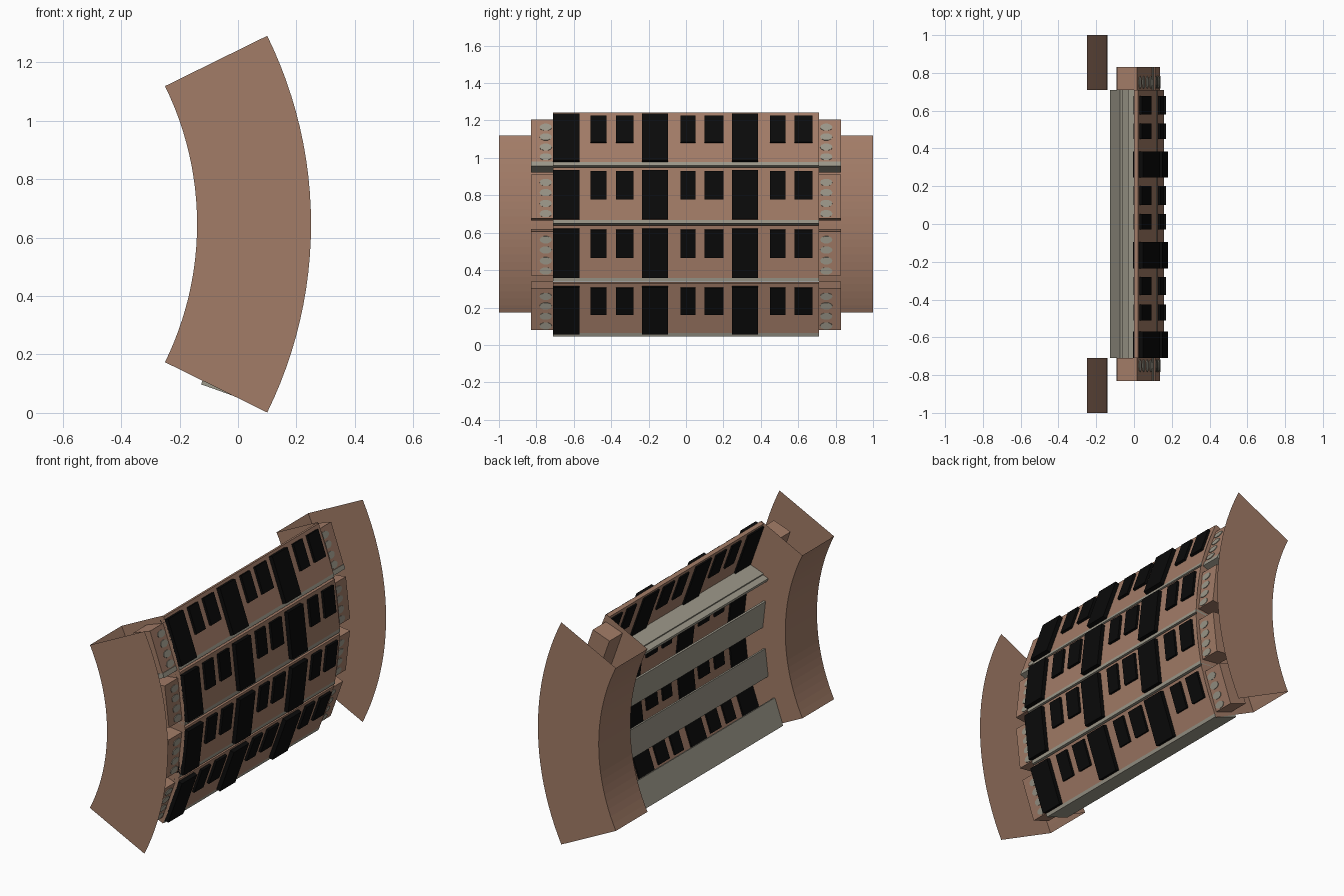
import bpy, bmesh, math
from mathutils import Matrix, Vector

if "Cube" in bpy.data.objects:
    bpy.data.objects.remove(bpy.data.objects["Cube"])

CX, CZ = -1.21, 0.646            # axis of the curved building
HALF = math.radians(26.2)        # half of the arc
FLOORS = [math.radians(a) for a in (-19.65, -6.55, 6.55, 19.65)]


def material(name, rgb):
    m = bpy.data.materials.new(name)
    m.diffuse_color = (*rgb, 1)
    m.use_nodes = True
    m.node_tree.nodes["Principled BSDF"].inputs["Base Color"].default_value = m.diffuse_color
    return m


BROWN = material("clay brown", (0.36, 0.20, 0.135))
GREY = material("warm grey", (0.33, 0.31, 0.25))
BLACK = material("window black", (0.003, 0.003, 0.003))


def finish(name, bm, mat):
    me = bpy.data.meshes.new(name)
    bm.to_mesh(me)
    bm.free()
    me.materials.append(mat)
    ob = bpy.data.objects.new(name, me)
    bpy.context.collection.objects.link(ob)
    return ob


def boxes(name, mat, angle, items):
    """Boxes (u0,u1, y0,y1, v0,v1): u = outward, v = up along the floor's wall."""
    bm = bmesh.new()
    for u0, u1, y0, y1, v0, v1 in items:
        mtx = Matrix.Translation(((u0 + u1) / 2, (y0 + y1) / 2, (v0 + v1) / 2)) @ \
            Matrix.Diagonal((u1 - u0, y1 - y0, v1 - v0, 1))
        bmesh.ops.create_cube(bm, size=1, matrix=mtx)
    place(bm, angle)
    return finish(name, bm, mat)


def place(bm, angle):
    bm.transform(Matrix.Translation((CX, 0, CZ)) @ Matrix.Rotation(-angle, 4, 'Y'))


def polar(r, a, y):
    return Vector((CX + r * math.cos(a), y, CZ + r * math.sin(a)))


def end_wall(name, s, steps=24):
    """Open curved end wall: inner curved face, outer cap and narrower inner cap."""
    bm = bmesh.new()
    angs = [-HALF + 2 * HALF * i / steps for i in range(steps + 1)]

    def strip(r0, y0, r1, y1, flip):
        a = [bm.verts.new(polar(r0, t, y0)) for t in angs]
        b = [bm.verts.new(polar(r1, t, y1)) for t in angs]
        for i in range(steps):
            q = [a[i], a[i + 1], b[i + 1], b[i]]
            bm.faces.new(q[::-1] if flip else q)

    strip(1.07, s * 0.71, 1.07, s * 1.0, s < 0)      # concave face
    strip(1.07, s * 1.0, 1.46, s * 1.0, s < 0)       # end cap
    strip(1.07, s * 0.71, 1.365, s * 0.71, s > 0)    # inner cap
    return finish(name, bm, BROWN)


end_wall("front_end_wall", -1)
end_wall("back_end_wall", 1)

DOORS = [(-0.71, -0.57), (-0.235, -0.095), (0.245, 0.385)]
WINDOWS = [(-0.51, -0.425), (-0.375, -0.28), (-0.03, 0.052),
           (0.10, 0.20), (0.45, 0.532), (0.58, 0.677)]

for n, ang in enumerate(FLOORS, 1):
    # facade wall of this floor
    boxes(f"facade_{n}", BROWN, ang, [(1.337, 1.36, -0.71, 0.71, -0.133, 0.148)])
    # doors and windows passing through the wall
    boxes(f"doors_{n}", BLACK, ang,
          [(1.328, 1.384, a, b, -0.132, 0.133) for a, b in DOORS])
    boxes(f"windows_{n}", BLACK, ang,
          [(1.328, 1.374, a, b, -0.025, 0.127) for a, b in WINDOWS])
    # floor slab, wider on the top floor
    w = 0.83 if n == 4 else 0.71
    slab = [(1.205, 1.36, -0.71, 0.71, -0.152, -0.133)]
    if n == 4:
        slab.append((1.24, 1.345, -w, w, -0.150, -0.124))
    boxes(f"floor_slab_{n}", GREY, ang, slab)
    # inner gallery parapet
    if n < 4:
        boxes(f"parapet_{n}", GREY, ang, [(1.205, 1.217, -0.71, 0.71, -0.133, 0.005)])
    # end bays
    boxes(f"end_bays_{n}", BROWN, ang,
          [(1.23, 1.343, 0.71, 0.83, -0.123, 0.114),
           (1.23, 1.343, -0.83, -0.71, -0.123, 0.114)])
    # pale oval plates on the end bays
    bm = bmesh.new()
    for s in (-1, 1):
        for v in (0.07, 0.015, -0.043, -0.098):
            mtx = Matrix.Translation((1.344, s * 0.75, v)) @ \
                Matrix.Diagonal((1, 0.033, 0.02, 1)) @ Matrix.Rotation(math.pi / 2, 4, 'Y')
            bmesh.ops.create_cone(bm, cap_ends=True, segments=10, radius1=1,
                                  radius2=1, depth=0.005, matrix=mtx)
    place(bm, ang)
    finish(f"oval_plates_{n}", bm, GREY)
